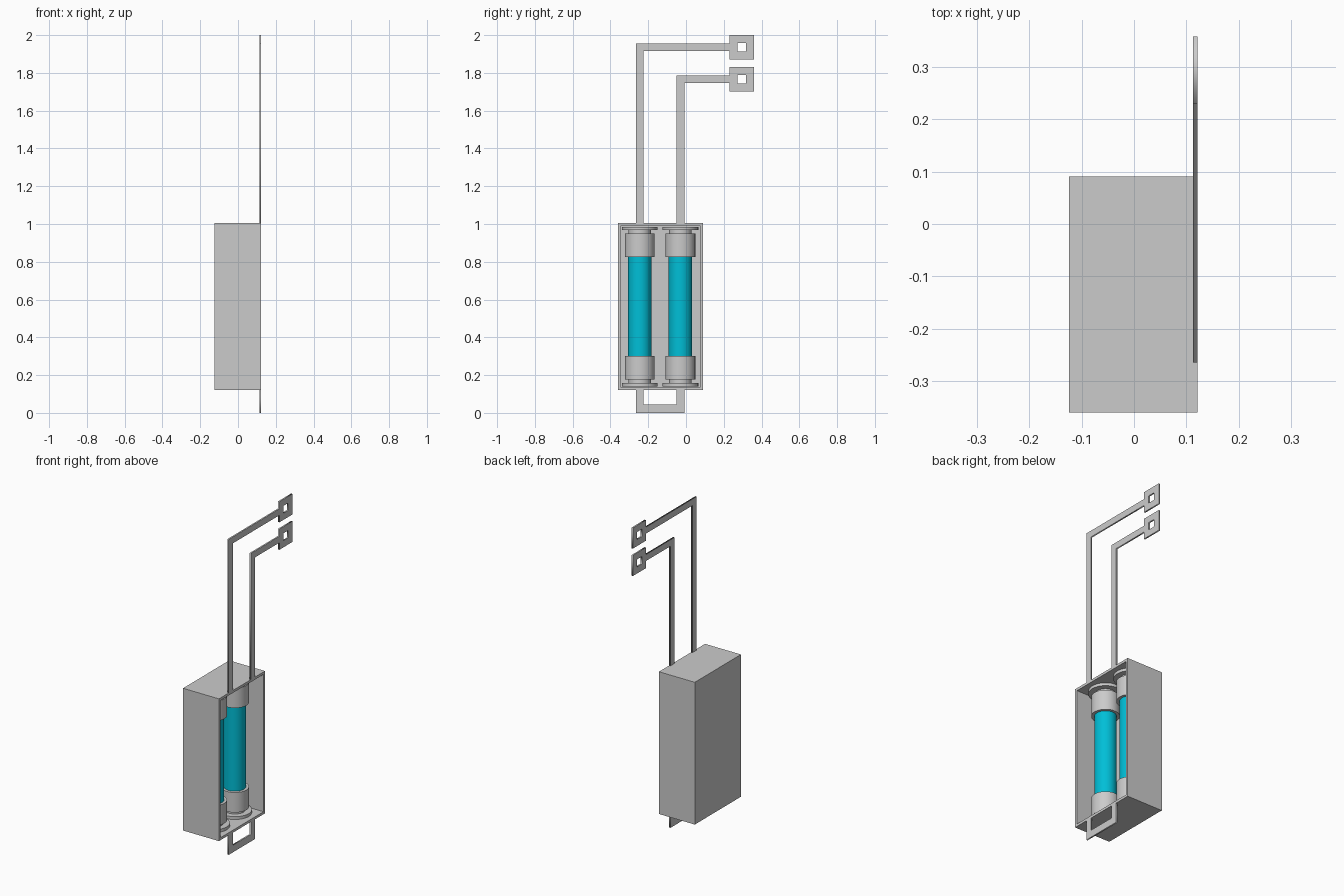
import bpy, bmesh
from math import radians
from mathutils import Matrix

if "Cube" in bpy.data.objects:
    bpy.data.objects.remove(bpy.data.objects["Cube"])

FUSE_Y = (-0.245, -0.03)      # the two fuse axes
X0, X1 = -0.124, 0.122        # housing depth, open towards +x
STRIP_T = 0.009               # conductor strip thickness

blue = bpy.data.materials.new("cyan_tube")
blue.diffuse_color = (0.0, 0.52, 0.68, 1)
blue.use_nodes = True
blue.node_tree.nodes["Principled BSDF"].inputs["Base Color"].default_value = blue.diffuse_color


def add(name, mesh, mat=None):
    ob = bpy.data.objects.new(name, mesh)
    bpy.context.collection.objects.link(ob)
    if mat:
        mesh.materials.append(mat)
    return ob


def cylinder(name, y, r, z0, z1, mat=None):
    bpy.ops.mesh.primitive_cylinder_add(vertices=40, radius=r, depth=z1 - z0,
                                        location=(0, y, (z0 + z1) / 2))
    ob = bpy.context.object
    ob.name = name
    if mat:
        ob.data.materials.append(mat)
    bpy.ops.object.shade_smooth_by_angle(angle=radians(35))
    return ob


def strip(name, *loops):
    """Flat conductor cut from (y, z) outlines; inner loops become holes."""
    cu = bpy.data.curves.new(name, 'CURVE')
    cu.dimensions = '2D'
    cu.fill_mode = 'BOTH'
    cu.extrude = STRIP_T / 2
    for pts in loops:
        sp = cu.splines.new('POLY')
        sp.points.add(len(pts) - 1)
        for p, (y, z) in zip(sp.points, pts):
            p.co = (y, z, 0, 1)
        sp.use_cyclic_u = True
    tmp = bpy.data.objects.new("tmp", cu)
    bpy.context.collection.objects.link(tmp)
    dg = bpy.context.evaluated_depsgraph_get()
    mesh = bpy.data.meshes.new_from_object(tmp.evaluated_get(dg))
    bpy.data.objects.remove(tmp)
    # stand the outline up in the yz plane, flush with the open side
    mesh.transform(Matrix(((0, 0, 1, X1 - STRIP_T / 2), (1, 0, 0, 0),
                           (0, 1, 0, 0), (0, 0, 0, 1))))
    return add(name, mesh)


# Housing: a box with its +x face inset and pushed in
bm = bmesh.new()
bmesh.ops.create_cube(bm, size=1)
bmesh.ops.scale(bm, vec=(X1 - X0, 0.452, 0.882), verts=bm.verts)
bmesh.ops.translate(bm, vec=((X0 + X1) / 2, -0.135, 0.563), verts=bm.verts)
bm.normal_update()
face = max(bm.faces, key=lambda f: f.calc_center_median().x)
bmesh.ops.inset_region(bm, faces=[face], thickness=0.022)
floor = bmesh.ops.extrude_discrete_faces(bm, faces=[face])["faces"][0]
bmesh.ops.translate(bm, vec=(-(X1 - X0 - 0.022), 0, 0), verts=floor.verts)
me = bpy.data.meshes.new("housing")
bm.to_mesh(me)
bm.free()
add("housing", me)

# Fuses: tube, two end caps, and contact discs, mirrored about mid height
MID = 0.563
for i, y in enumerate(FUSE_Y):
    cylinder(f"fuse_tube_{i}", y, 0.062, 0.28, 0.846, blue)
    for end, s in (("bottom", -1), ("top", 1)):
        for part, r, a, b in (("cap", 0.079, 0.262, 0.386),
                              ("contact_stem", 0.06, 0.38, 0.407),
                              ("contact_disc", 0.095, 0.404, 0.422)):
            z0, z1 = sorted((MID + s * a, MID + s * b))
            cylinder(f"{part}_{end}_{i}", y, r, z0, z1)

# Upper conductors: an elbow ending in a square terminal with a square hole
W = 0.04
TOP = 1.0
for i, (y, zc) in enumerate(((-0.265, 1.936), (-0.049, 1.766))):
    h, p, q, c = W / 2, 0.064, 0.023, 0.295
    outer = [(y, TOP), (y + W, TOP), (y + W, zc - h), (c - p, zc - h),
             (c - p, zc - p), (c + p, zc - p), (c + p, zc + p),
             (c - p, zc + p), (c - p, zc + h), (y, zc + h)]
    hole = [(c - q, zc - q), (c + q, zc - q), (c + q, zc + q), (c - q, zc + q)]
    strip(f"terminal_lead_{i}", outer, hole)

# Lower bridge joining both fuses
a, b, t = -0.265, -0.009, 0.124
strip("lower_bridge", [(a, 0), (b, 0), (b, t), (b - W, t), (b - W, 0.044),
                       (a + W, 0.044), (a + W, t), (a, t)])
